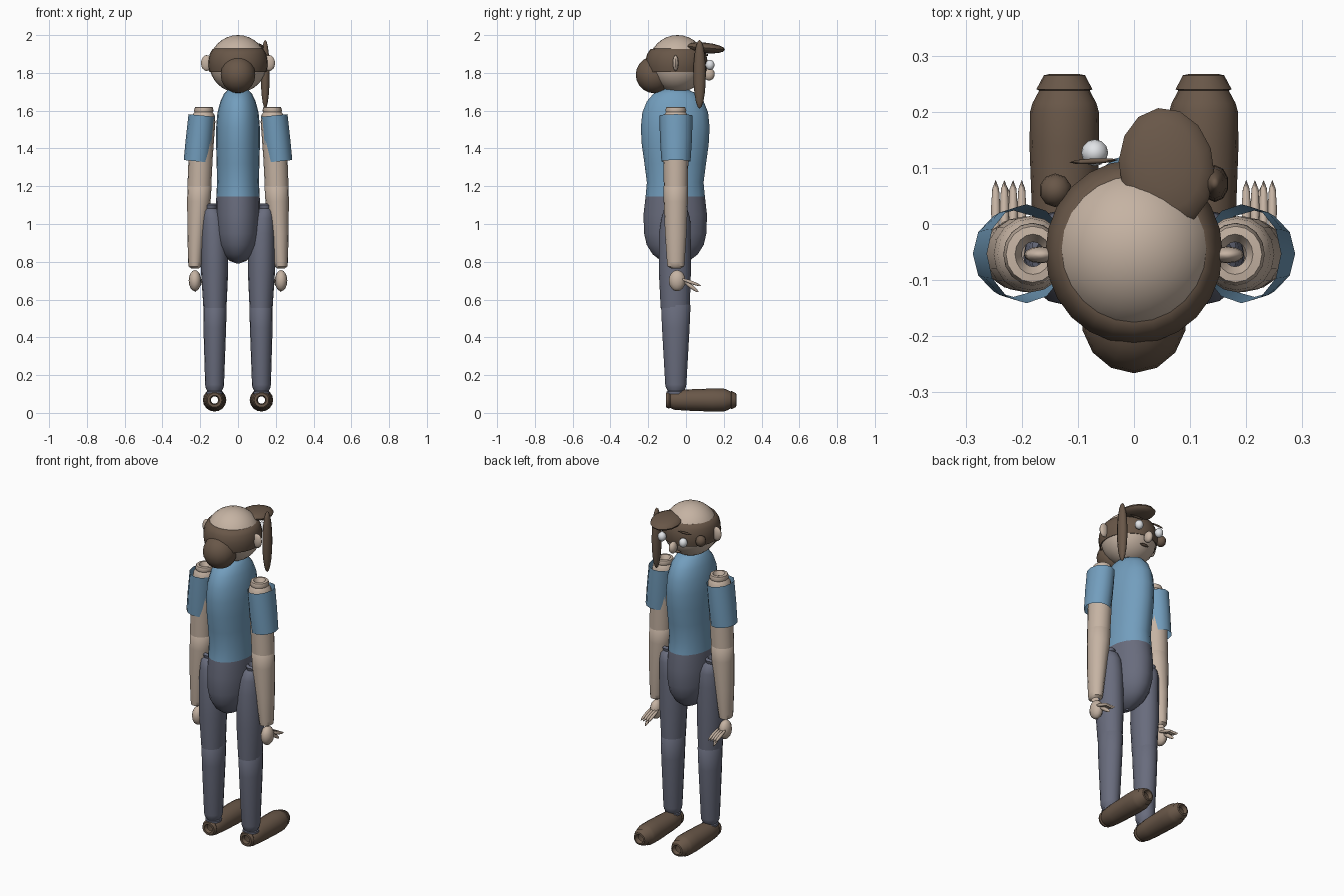
import bpy, bmesh, math
from mathutils import Matrix, Vector, Euler


def material(name, rgb):
    m = bpy.data.materials.new(name)
    m.diffuse_color = (*rgb, 1)
    return m


SKIN = material("skin", (0.56, 0.45, 0.365))
HAIR = material("brown hair", (0.14, 0.095, 0.065))
SHOE = material("brown leather", (0.14, 0.095, 0.065))
BLUE = material("blue shirt", (0.17, 0.34, 0.51))
GREY = material("slate trousers", (0.14, 0.15, 0.205))
WHITE = material("eye white", (0.85, 0.87, 0.9))


def finish(name, bm, *mats, angle=50):
    bmesh.ops.recalc_face_normals(bm, faces=bm.faces)
    me = bpy.data.meshes.new(name)
    bm.to_mesh(me)
    bm.free()
    for m in mats:
        me.materials.append(m)
    ob = bpy.data.objects.new(name, me)
    bpy.context.collection.objects.link(ob)
    bpy.ops.object.select_all(action='DESELECT')
    ob.select_set(True)
    bpy.context.view_layer.objects.active = ob
    bpy.ops.object.shade_smooth_by_angle(angle=math.radians(angle))
    return ob


def tube(name, rings, mat, n=16, along_y=False, split=None, angle=50):
    """Open tube through elliptical rings (t, rx, ry, cx, cy); split = (t, lower material)."""
    bm = bmesh.new()
    loops = []
    for t, rx, ry, cx, cy in rings:
        loop = []
        for i in range(n):
            a = 2 * math.pi * i / n
            u, v = cx + rx * math.cos(a), cy + ry * math.sin(a)
            loop.append(bm.verts.new((u, t, v) if along_y else (u, v, t)))
        loops.append(loop)
    for a, b in zip(loops, loops[1:]):
        for i in range(n):
            j = (i + 1) % n
            f = bm.faces.new((a[i], a[j], b[j], b[i]))
            if split and f.calc_center_median().z < split[0]:
                f.material_index = 1
    return finish(name, bm, mat, *([split[1]] if split else []), angle=angle)


def ball(name, loc, size, mat, rot=(0, 0, 0), seg=16, rows=10):
    bm = bmesh.new()
    bmesh.ops.create_uvsphere(bm, u_segments=seg, v_segments=rows, radius=1)
    mtx = Matrix.LocRotScale(Vector(loc), Euler(rot), Vector(size))
    bmesh.ops.transform(bm, matrix=mtx, verts=bm.verts)
    return finish(name, bm, mat)


# Torso: shirt above the waist, trousers below
Y = -0.057
tube("torso", [
    (0.79, 0.005, 0.01, 0, Y), (0.805, 0.045, 0.075, 0, Y), (0.84, 0.078, 0.12, 0, Y),
    (0.89, 0.102, 0.151, 0, Y), (0.95, 0.114, 0.165, 0, Y), (1.05, 0.117, 0.168, 0, Y),
    (1.145, 0.115, 0.157, 0, Y), (1.22, 0.111, 0.15, 0, Y), (1.32, 0.113, 0.163, 0, Y),
    (1.42, 0.116, 0.177, 0, Y), (1.51, 0.116, 0.182, 0, Y), (1.59, 0.109, 0.174, 0, Y),
    (1.65, 0.093, 0.15, 0, Y), (1.69, 0.074, 0.115, 0, Y), (1.715, 0.05, 0.06, 0, Y),
    (1.72, 0.005, 0.005, 0, Y)], BLUE, n=20, split=(1.145, GREY))

# Head, hair band and bun
HC = (0, -0.045, 1.848)
ball("head", HC, (0.152, 0.152, 0.152), SKIN, seg=24, rows=16)
band = [(1.805, 0.148, 0.152, 0, -0.047), (1.805, 0.152, 0.158, 0, -0.05),
        (1.83, 0.157, 0.163, 0, -0.05), (1.865, 0.158, 0.164, 0, -0.05),
        (1.9, 0.15, 0.156, 0, -0.05), (1.925, 0.136, 0.141, 0, -0.048),
        (1.928, 0.128, 0.13, 0, -0.045)]
tube("hair_band", band, HAIR, n=24)
ball("hair_bun", (0, -0.168, 1.79), (0.094, 0.098, 0.098), HAIR, seg=14)

# Side-swept fringe and hanging locks
ball("fringe", (0.058, 0.1, 1.932), (0.085, 0.108, 0.028), HAIR,
     rot=(math.radians(-5), 0, math.radians(8)), seg=14, rows=8)
ball("long_lock", (0.144, 0.072, 1.793), (0.025, 0.033, 0.182), HAIR, seg=10)
ball("short_lock", (-0.14, 0.06, 1.845), (0.029, 0.03, 0.032), HAIR, seg=10, rows=8)

# Face
ball("nose", (0, 0.122, 1.793), (0.021, 0.03, 0.034), SKIN, seg=12, rows=8)
ball("mouth", (0, 0.088, 1.757), (0.03, 0.01, 0.007), HAIR, seg=12, rows=6)

for s, side in ((1, "right"), (-1, "left")):
    ball(side + "_eye", (s * 0.07, 0.127, 1.842), (0.024, 0.024, 0.027), WHITE, seg=12, rows=8)
    ball(side + "_eyebrow", (s * 0.072, 0.112, 1.895), (0.044, 0.005, 0.006), HAIR,
         rot=(0, 0, -s * 0.05), seg=8, rows=6)
    ball(side + "_ear", (s * 0.166, -0.055, 1.852), (0.03, 0.015, 0.042), SKIN, seg=12, rows=8)

    # Upper arm with stepped shoulder end
    c = -0.054
    tube(side + "_upper_arm", [
        (1.595, 0.02, 0.022, s * 0.18, c), (1.62, 0.032, 0.036, s * 0.18, c),
        (1.618, 0.047, 0.05, s * 0.181, c), (1.6, 0.052, 0.056, s * 0.181, c),
        (1.592, 0.048, 0.052, s * 0.182, c), (1.575, 0.06, 0.064, s * 0.183, c),
        (1.54, 0.065, 0.068, s * 0.185, c), (1.35, 0.064, 0.067, s * 0.198, c),
        (1.19, 0.063, 0.063, s * 0.205, c)], SKIN)

    # Forearm
    tube(side + "_forearm", [
        (1.23, 0.04, 0.04, s * 0.203, c), (1.2, 0.064, 0.064, s * 0.204, c),
        (1.12, 0.062, 0.064, s * 0.207, c), (0.95, 0.048, 0.057, s * 0.22, c),
        (0.8, 0.037, 0.047, s * 0.227, c), (0.775, 0.034, 0.044, s * 0.228, c),
        (0.765, 0.02, 0.025, s * 0.228, c)], SKIN)

    # Open tapered sleeve, leaning outward
    tube(side + "_sleeve", [
        (0.122, 0.071, 0.088, 0, 0), (0, 0.073, 0.085, 0, 0),
        (-0.122, 0.073, 0.077, 0, 0)], BLUE, n=12)
    sleeve = bpy.context.object
    sleeve.location = (s * 0.203, -0.053, 1.453)
    sleeve.rotation_euler = (0, -s * math.radians(5.5), 0)

    # Hand: palm, four fingers and a thumb
    ball(side + "_palm", (s * 0.228, -0.047, 0.7), (0.033, 0.044, 0.056), SKIN, seg=12, rows=8)
    for i in range(4):
        ball(f"{side}_finger_{i + 1}", (s * (0.2 + 0.0155 * i), 0.025, 0.692),
             (0.0085, 0.057, 0.009), SKIN, rot=(math.radians(-20), 0, 0), seg=8, rows=8)
    ball(side + "_thumb", (s * 0.226, 0.02, 0.675), (0.011, 0.058, 0.011), SKIN,
         rot=(math.radians(-38), 0, 0), seg=8, rows=8)

    # Thigh
    tube(side + "_thigh", [
        (1.085, 0.018, 0.02, s * 0.145, c), (1.108, 0.03, 0.035, s * 0.145, c),
        (1.1, 0.04, 0.05, s * 0.144, c), (1.083, 0.034, 0.046, s * 0.143, c),
        (1.07, 0.05, 0.064, s * 0.138, c), (1.03, 0.064, 0.076, s * 0.131, c),
        (0.95, 0.071, 0.084, s * 0.126, c - 0.005), (0.75, 0.072, 0.085, s * 0.124, c - 0.005),
        (0.555, 0.061, 0.077, s * 0.122, c - 0.003)], GREY)

    # Shin
    tube(side + "_shin", [
        (0.6, 0.045, 0.055, s * 0.122, c), (0.57, 0.062, 0.078, s * 0.122, c),
        (0.45, 0.06, 0.073, s * 0.123, c), (0.15, 0.05, 0.056, s * 0.124, c),
        (0.135, 0.048, 0.053, s * 0.124, c), (0.115, 0.038, 0.042, s * 0.124, c),
        (0.112, 0.044, 0.048, s * 0.124, c), (0.1, 0.044, 0.048, s * 0.124, c)], GREY)

    # Shoe: open-ended tube lying forward
    shoe = [(-0.085, 0.019), (-0.105, 0.025), (-0.105, 0.038), (-0.09, 0.046), (-0.083, 0.041),
            (-0.065, 0.051), (0.0, 0.056), (0.14, 0.061), (0.2, 0.06), (0.215, 0.056),
            (0.238, 0.044), (0.24, 0.049), (0.265, 0.036), (0.267, 0.027), (0.245, 0.019)]
    tube(side + "_shoe", [(t, r * 1.02, r, s * 0.124, 0.068) for t, r in shoe], SHOE,
         along_y=True)
